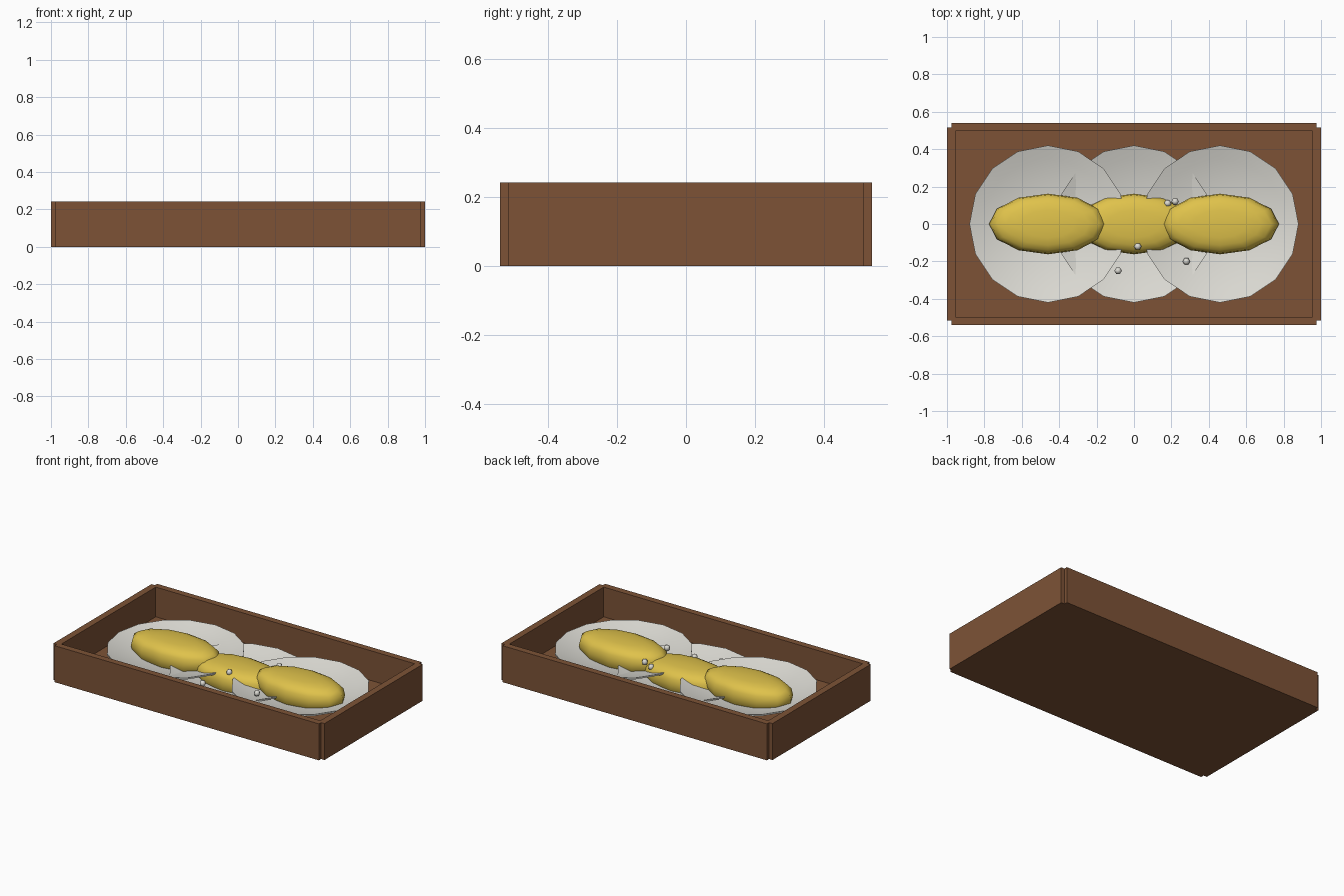
import bpy, bmesh, math

if "Cube" in bpy.data.objects:
    bpy.data.objects.remove(bpy.data.objects["Cube"])


def material(name, rgb):
    m = bpy.data.materials.new(name)
    m.diffuse_color = (*rgb, 1)
    m.use_nodes = True
    m.node_tree.nodes["Principled BSDF"].inputs["Base Color"].default_value = m.diffuse_color
    return m


BROWN = material("brown wood", (0.205, 0.086, 0.037))
PEARL = material("pearl white", (0.72, 0.71, 0.66))
YELLOW = material("golden yellow", (0.74, 0.54, 0.07))


def finish(bm, name, mat, smooth=None):
    bmesh.ops.recalc_face_normals(bm, faces=bm.faces)
    me = bpy.data.meshes.new(name)
    bm.to_mesh(me)
    bm.free()
    me.materials.append(mat)
    ob = bpy.data.objects.new(name, me)
    bpy.context.collection.objects.link(ob)
    if smooth:
        bpy.ops.object.select_all(action='DESELECT')
        ob.select_set(True)
        bpy.context.view_layer.objects.active = ob
        bpy.ops.object.shade_smooth_by_angle(angle=math.radians(smooth))
    return ob


def box(name, x0, x1, y0, y1, z0, z1, mat):
    bm = bmesh.new()
    bmesh.ops.create_cube(bm, size=1)
    for v in bm.verts:
        v.co = ((x0 + x1) / 2 + v.co.x * (x1 - x0),
                (y0 + y1) / 2 + v.co.y * (y1 - y0),
                (z0 + z1) / 2 + v.co.z * (z1 - z0))
    return finish(bm, name, mat)


def lathe(name, profile, sides, center, scale, mat, smooth):
    """Turn a (radius, height) profile around z; zero radii become poles."""
    bm = bmesh.new()
    rings = []
    for r, z in profile:
        n = 1 if r < 1e-5 else sides
        rings.append([bm.verts.new((
            center[0] + scale[0] * r * math.cos(2 * math.pi * i / sides),
            center[1] + scale[1] * r * math.sin(2 * math.pi * i / sides),
            center[2] + scale[2] * z)) for i in range(n)])
    for a, b in zip(rings, rings[1:]):
        for i in range(sides):
            j = (i + 1) % sides
            if len(a) == 1:
                bm.faces.new((a[0], b[i], b[j]))
            elif len(b) == 1:
                bm.faces.new((a[i], a[j], b[0]))
            else:
                bm.faces.new((a[i], a[j], b[j], b[i]))
    return finish(bm, name, mat, smooth)


# Tray: floor and four walls with notched corners
HEIGHT = 0.243
box("tray_floor", -0.96, 0.96, -0.50, 0.50, 0, 0.045, BROWN)
for s, side in ((-1, "front"), (1, "back")):
    y = sorted((s * 0.497, s * 0.54))
    box(side + "_wall", -0.975, 0.975, *y, 0, HEIGHT, BROWN)
for s, side in ((-1, "left"), (1, "right")):
    x = sorted((s * 0.955, s))
    box(side + "_wall", *x, -0.517, 0.517, 0, HEIGHT, BROWN)

# Shallow dish: inner curve from centre to rim, then back underneath
STEPS = 6
inner = [(0.42 * i / STEPS, 0.075 * ((i / STEPS) ** 2 - 1)) for i in range(STEPS + 1)]
outer = [(r, z - 0.01) for r, z in reversed(inner)]
dish = inner + outer

# Boxy rounded filling profile
pod = []
for i in range(11):
    a = math.pi * (i / 10 - 0.5)
    c, s = max(math.cos(a), 0), math.sin(a)
    pod.append((c ** 0.667 if c > 1e-6 else 0,
                math.copysign(abs(s) ** 0.667, s)))

# Three overlapping dishes, the middle one set lower
for x, rim, mid, side in ((-0.46, 0.153, 0.135, "left"),
                          (0, 0.12, 0.095, "middle"),
                          (0.46, 0.153, 0.135, "right")):
    lathe(side + "_dish", dish, 16, (x, 0, rim), (1, 1, 1), PEARL, 50)
    lathe(side + "_filling", pod, 12, (x, 0, mid), (0.315, 0.162, 0.09), YELLOW, 60)

# Loose beads
for i, p in enumerate(((0.18, 0.11, 0.15), (0.22, 0.12, 0.176), (0.02, -0.12, 0.172),
                       (-0.085, -0.25, 0.12), (0.28, -0.20, 0.132))):
    ball = [(math.sin(math.pi * k / 4), -math.cos(math.pi * k / 4)) for k in range(5)]
    lathe("bead_%d" % (i + 1), ball, 6, p, (0.02, 0.02, 0.02), PEARL, 60)
